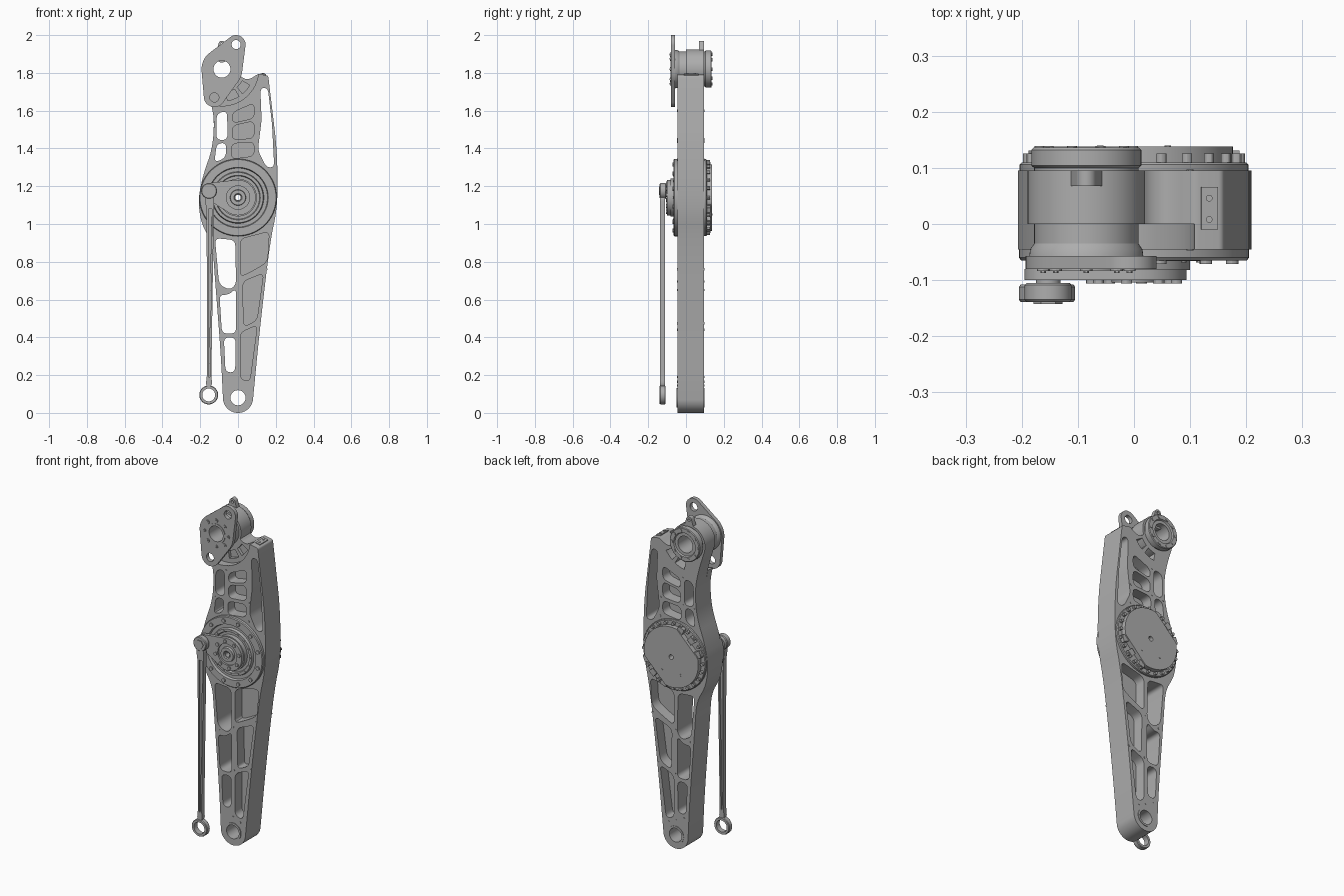
import bpy, bmesh, math
from mathutils import Vector
from mathutils.geometry import convex_hull_2d

if "Cube" in bpy.data.objects:
    bpy.data.objects.remove(bpy.data.objects["Cube"])

metal = bpy.data.materials.new("machined grey metal")
metal.use_nodes = True
GREY = (0.42, 0.42, 0.42, 1)
metal.diffuse_color = GREY
metal.node_tree.nodes["Principled BSDF"].inputs["Base Color"].default_value = GREY
parts = []

HUB, BOSS, FOOT = (0, 1.14), (-0.085, 1.82), (0, 0.08)
PIN, ROD_END = (-0.153, 1.175), (-0.155, 0.095)


# ---- helpers ----
def add_object(name, mesh):
    ob = bpy.data.objects.new(name, mesh)
    bpy.context.scene.collection.objects.link(ob)
    mesh.materials.clear()
    mesh.materials.append(metal)
    parts.append(ob)
    return ob


def arc(c, r, a0, a1, n=24):
    """Points on an arc; the trailing zero keeps them unrounded."""
    angles = [math.radians(a0 + (a1 - a0) * i / n) for i in range(n + 1)]
    return [(c[0] + r * math.cos(a), c[1] + r * math.sin(a), 0) for a in angles]


def circle(c, r, n=40):
    return arc(c, r, 0, 360, n)[:-1]


def ring_points(c, r, n, start=0):
    return [p[:2] for p in arc(c, r, start, start + 360, n)[:-1]]


def hull(*discs):
    pts = [Vector(p[:2]) for c, r in discs for p in circle(c, r, 64)]
    return [tuple(pts[i]) for i in convex_hull_2d(pts)]


def rounded(points, radius):
    """Round polygon corners; a third value on a point overrides the radius."""
    out, n = [], len(points)
    for i, q in enumerate(points):
        r = q[2] if len(q) > 2 else radius
        p = Vector(q[:2])
        if r == 0:
            out.append(p)
            continue
        ends = []
        for other in (points[i - 1], points[(i + 1) % n]):
            d = Vector(other[:2]) - p
            ends.append(p + d.normalized() * min(r, d.length * 0.48))
        for k in range(7):
            t = k / 6
            out.append(ends[0] * (1 - t) ** 2 + p * 2 * t * (1 - t) + ends[1] * t * t)
    return out


def slab(name, outlines, y0, y1):
    """Flat part from outlines in the xz plane; inner outlines become holes."""
    cu = bpy.data.curves.new(name, 'CURVE')
    cu.dimensions, cu.fill_mode, cu.extrude = '2D', 'BOTH', (y1 - y0) / 2
    for pts in outlines:
        sp = cu.splines.new('POLY')
        sp.points.add(len(pts) - 1)
        for sp_pt, p in zip(sp.points, pts):
            sp_pt.co = (p[0], p[1], 0, 1)
        sp.use_cyclic_u = True
    tmp = bpy.data.objects.new(name + " path", cu)
    bpy.context.scene.collection.objects.link(tmp)
    deps = bpy.context.evaluated_depsgraph_get()
    mesh = bpy.data.meshes.new_from_object(tmp.evaluated_get(deps))
    bpy.data.objects.remove(tmp)
    bm = bmesh.new()
    bm.from_mesh(mesh)
    bmesh.ops.remove_doubles(bm, verts=bm.verts, dist=1e-5)
    for v in bm.verts:
        x, z, d = v.co
        v.co = (x, (y0 + y1) / 2 - d, z)
    bmesh.ops.recalc_face_normals(bm, faces=bm.faces)
    bm.to_mesh(mesh)
    bm.free()
    return add_object(name, mesh)


def lathe(name, c, profile, n=64):
    """Closed (radius, y) profile spun about the y axis through c."""
    bm = bmesh.new()
    rings = [[bm.verts.new((x, y, z)) for x, z in ring_points(c, r, n)] for r, y in profile]
    for i, b in enumerate(rings):
        a = rings[i - 1]
        for k in range(n):
            m = (k + 1) % n
            bm.faces.new((a[k], a[m], b[m], b[k]))
    bmesh.ops.recalc_face_normals(bm, faces=bm.faces)
    mesh = bpy.data.meshes.new(name)
    bm.to_mesh(mesh)
    bm.free()
    return add_object(name, mesh)


def studs(name, centres, r, y0, y1, n=12):
    return slab(name, [circle(c, r, n) for c in centres], y0, y1)


# ---- main frame: front and rear halves share sides and windows ----
right_side = [(.115, .44), (.17, .91), (.212, 1.10), (.207, 1.39), (.182, 1.6),
              (.16, 1.785, .01), (.107, 1.795, .01)]
left_side = [(-.125, 1.55), (-.135, 1.4), (-.185, 1.26), (-.212, 1.13), (-.195, 1.0),
             (-.135, .9), (-.125, .75), (-.09, .3)]
foot = arc(FOOT, .08, 187, 352)
front_outline = foot + right_side + arc(BOSS, .195, -9, -107) + left_side
rear_outline = (foot + right_side + [(.06, 1.765), (.03, 1.77)] + arc(BOSS, .105, -20, 195)
                + [(-.145, 1.66)] + left_side)

open_windows = [
    [(-.122, .925), (-.015, .915), (-.01, .68), (-.045, .65), (-.10, .68)],
    [(-.098, .625), (-.05, .625), (-.01, .66), (-.01, .42), (-.085, .42)],
    [(-.075, .40), (-.012, .40), (-.015, .215), (-.066, .215)],
    [(-.113, 1.585), (-.058, 1.60), (-.055, 1.445), (-.115, 1.445)],
    [(-.113, 1.425), (-.062, 1.43), (-.065, 1.35), (-.125, 1.325)],
    [(.118, 1.72), (.158, 1.72), (.180, 1.53), (.192, 1.30), (.15, 1.30), (.105, 1.39), (.125, 1.55)],
]
pockets = [
    [(.012, .92), (.165, .96), (.155, .80), (.10, .765), (.012, .72)],
    [(.025, .695), (.135, .74), (.10, .49), (.03, .455)],
    [(.012, .425), (.102, .465), (.062, .165), (.012, .18)],
    [(-.03, 1.59), (.085, 1.64), (.085, 1.56), (-.03, 1.535)],
    [(-.03, 1.52), (.085, 1.545), (.085, 1.455), (-.03, 1.445)],
    [(-.035, 1.425), (.085, 1.435), (.085, 1.36), (-.035, 1.345)],
]
boss_pockets = [arc(BOSS, .17, a, b, 4) + arc(BOSS, .125, b, a, 4) for a, b in ((-80, -58), (-50, -30))]
windows = [rounded(p, .03) for p in open_windows + pockets]
bores = [circle(FOOT, .042), circle(HUB, .12)]
slab("frame_front", [rounded(front_outline, .2)] + windows + bores, -.045, 0)
slab("frame_rear", [rounded(rear_outline, .2)] + windows + bores + boss_pockets
     + [circle(BOSS, .07)], 0, .095)

# thin webs closing the pockets half way through
webs = []
for p in pockets + boss_pockets:
    mid = sum((Vector(q[:2]) for q in p), Vector((0, 0))) / len(p)
    webs.append([mid + (Vector(q[:2]) - mid) * 1.04 for q in p])
slab("pocket_webs", webs, .018, .032)

# small screws on the rib crossings, both faces
screws = [(.0, .95), (0, .695), (.005, .44), (-.055, .19), (.0, .165), (.045, .145), (-.09, .65),
          (.15, .76), (.11, .475), (-.045, 1.44), (-.045, 1.6), (.1, 1.45), (.1, 1.34), (-.12, 1.435)]
for side, y in (("front", -.047), ("back", .094)):
    studs(side + "_rib_screws", screws, .006, y, y + .003)
lathe("foot_bushing", FOOT, [(.052, -.049), (.052, .098), (.04, .098), (.04, -.049)])

# ---- shoulder tube, rear flange and lug ----
lathe("shoulder_tube", BOSS, [(.045, -.06), (.102, -.06), (.1, -.045), (.093, -.035), (.093, .1),
                              (.098, .104), (.098, .132), (.094, .136), (.07, .136), (.066, .128), (.048, .128)])
studs("rear_flange_bolts", ring_points(BOSS, .083, 10), .009, .13, .139)
slab("lifting_lug", [hull(((-.085, 1.952), .018), ((-.085, 1.89), .035)),
                     circle((-.085, 1.95), .008)], .068, .095)

# ---- swing plate at the top ----
slab("swing_plate", [hull(((-.01, 1.95), .05), (BOSS, .108), ((-.125, 1.675), .056)),
                     circle(BOSS, .052), circle((-.01, 1.95), .024), circle((-.125, 1.67), .024)], -.08, -.057)
lathe("swing_plate_collar", BOSS, [(.045, -.083), (.058, -.083), (.058, -.05), (.045, -.05)])
studs("swing_plate_bolts", ring_points(BOSS, .077, 8), .011, -.084, -.075)
studs("swing_plate_sockets", ring_points(BOSS, .077, 8), .005, -.087, -.083, 6)

# ---- front hub ----
lathe("front_hub", HUB, [(.014, -.03), (.205, -.03), (.205, -.06), (.201, -.065), (.16, -.065), (.156, -.05),
                         (.137, -.05), (.133, -.066), (.118, -.066), (.114, -.056), (.1, -.056), (.1, -.082),
                         (.014, -.082)])
studs("front_hub_bolts", ring_points(HUB, .181, 12, 15), .011, -.071, -.06)
studs("inner_ring_bolts", ring_points(HUB, .125, 16), .005, -.069, -.06)

# ---- crank arm ----
slab("crank_arm", [hull((HUB, .094), (PIN, .042)), circle(HUB, .062)], -.1, -.08)
lathe("crank_centre", HUB, [(.014, -.08), (.064, -.08), (.064, -.09), (.042, -.09), (.04, -.104),
                            (.022, -.104), (.018, -.098), (.014, -.098)])
studs("crank_bolts", ring_points(HUB, .077, 8, 10), .01, -.106, -.098)

# ---- connecting rod ----
lathe("rod_lower_eye", ROD_END, [(.034, -.139), (.047, -.139), (.05, -.135), (.05, -.112), (.047, -.108), (.034, -.108)])
lathe("rod_upper_eye", PIN, [(.012, -.139), (.038, -.139), (.042, -.135), (.042, -.109), (.038, -.105), (.012, -.105)])
shaft = [(-.178, 1.15), (-.166, 1.07), (-.164, .2), (-.172, .138), (-.136, .138), (-.141, .2), (-.128, 1.07), (-.126, 1.15)]
groove = [(-.157, 1.08), (-.156, .19), (-.149, .19), (-.137, 1.08)]
slab("rod_shaft", [rounded(shaft, .03), groove], -.137, -.111)
slab("rod_web", [[(x * 1.01, z) for x, z in groove]], -.128, -.12)
studs("pin_nut", [PIN], .026, -.143, -.138, 6)
studs("rod_pin", [PIN], .022, -.138, -.095, 24)

# ---- back motor cover ----
lathe("back_flange", HUB, [(.014, .06), (.198, .06), (.204, .095), (.204, .106), (.2, .11), (.014, .11)])
normal = Vector((-1, 1)).normalized()
cover = []
for x, z, _ in circle((0, 0), .176, 96):
    p = Vector((x, z))
    d = p.dot(normal)
    p -= normal * (d - max(-.148, min(.148, d)))
    cover.append((p.x, p.y + HUB[1]))
slab("back_cover", [cover, circle(HUB, .014)], .108, .138)
studs("back_flange_bolts", ring_points(HUB, .189, 24), .009, .108, .126)
clamps = []
for a in (108, 135, 162, 288, 315, 342):
    clamps.append(arc(HUB, .192, a - 6, a + 6, 4) + arc(HUB, .158, a + 6, a - 6, 4))
slab("cover_clamps", clamps, .108, .131)
studs("cover_screws", [(.06, 1.05), (-.06, 1.05)], .006, .136, .14)

# ---- fitting on the upper corner ----
bpy.ops.mesh.primitive_cube_add(size=1, location=(.134, .028, 1.79))
plate = bpy.context.object
plate.name, plate.scale = "corner_fitting", (.03, .075, .01)
plate.rotation_euler.y = math.radians(10)
plate.data.materials.append(metal)
parts.append(plate)
for y in (.008, .046):
    bpy.ops.mesh.primitive_cylinder_add(vertices=12, radius=.006, depth=.012, location=(.134, y, 1.793))
    bolt = bpy.context.object
    bolt.name = "corner_fitting_bolt"
    bolt.data.materials.append(metal)
    parts.append(bolt)

# smooth shading on curved walls, crisp edges elsewhere
bpy.ops.object.select_all(action='DESELECT')
for ob in parts:
    ob.select_set(True)
bpy.context.view_layer.objects.active = parts[0]
bpy.ops.object.shade_smooth_by_angle(angle=math.radians(30))
